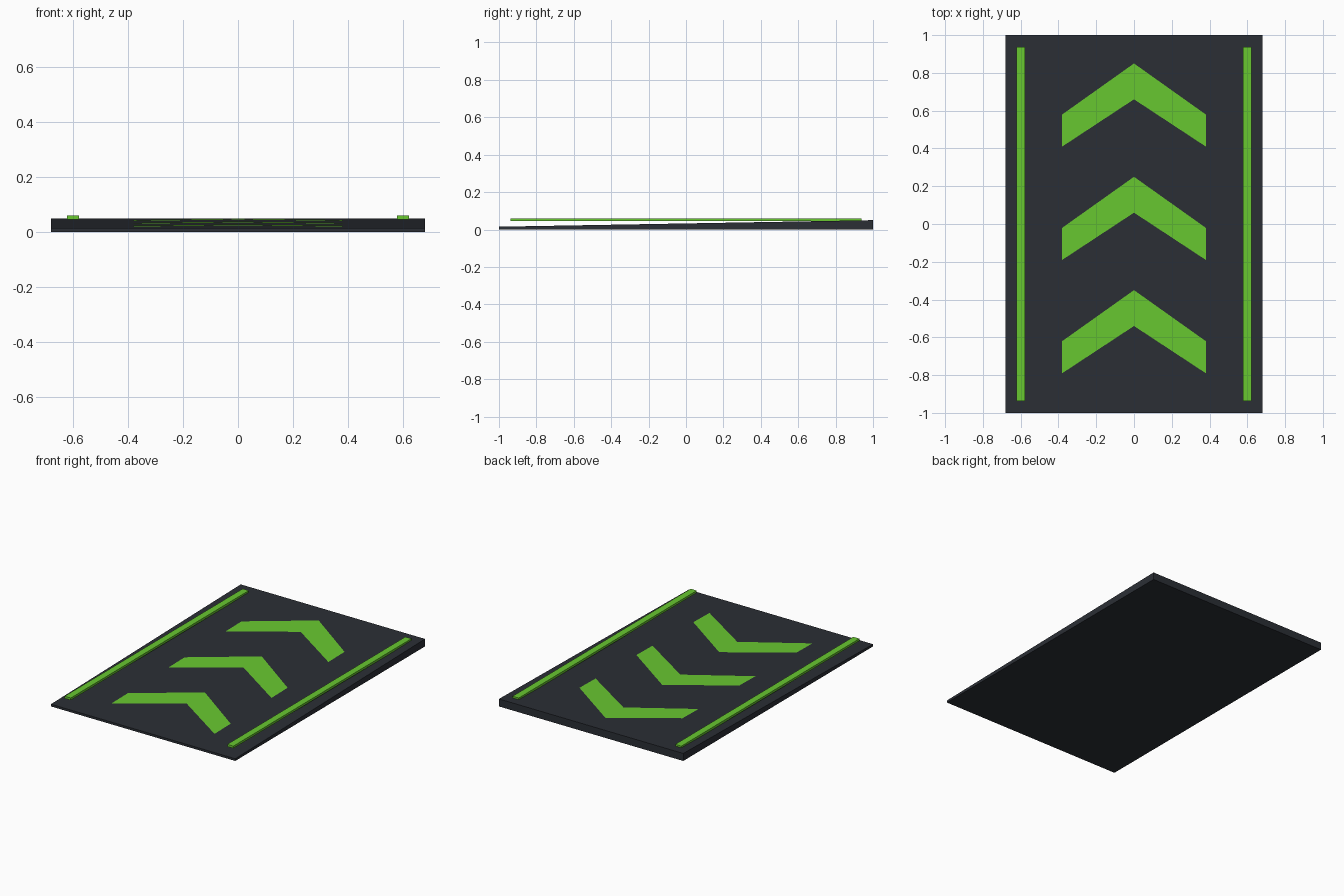
import bpy

if "Cube" in bpy.data.objects:
    bpy.data.objects.remove(bpy.data.objects["Cube"])

FRONT_Z, BACK_Z = 0.015, 0.05


def material(name, rgb):
    m = bpy.data.materials.new(name)
    m.diffuse_color = (*rgb, 1)
    m.use_nodes = True
    m.node_tree.nodes["Principled BSDF"].inputs["Base Color"].default_value = m.diffuse_color
    return m


def mesh_object(name, verts, faces, mat):
    me = bpy.data.meshes.new(name)
    me.from_pydata(verts, [], faces)
    me.materials.append(mat)
    ob = bpy.data.objects.new(name, me)
    bpy.context.collection.objects.link(ob)
    return ob


def ramp_z(y):
    return FRONT_Z + (BACK_Z - FRONT_Z) * (y + 1) / 2


dark = material("dark_panel", (0.024, 0.028, 0.036))
green = material("green_glow", (0.14, 0.58, 0.03))

# Wedge base: side profile swept across x
profile = [(-1, 0), (1, 0), (1, BACK_Z), (-1, FRONT_Z)]
w = 0.68
mesh_object("ramp_base",
            [(x, y, z) for x in (-w, w) for y, z in profile],
            [(3, 2, 1, 0), (4, 5, 6, 7)] +
            [(i, (i + 1) % 4, (i + 1) % 4 + 4, i + 4) for i in range(4)], dark)

# Level side rails
for side, x in (("left", -0.6), ("right", 0.6)):
    bpy.ops.mesh.primitive_cube_add(size=1, location=(x, 0, 0.0525))
    rail = bpy.context.object
    rail.name = side + "_rail"
    rail.scale = (0.045, 1.876, 0.015)
    rail.data.materials.append(green)

# Flat chevrons lying on the slope, two quads each
for i, y0 in enumerate((-0.35, 0.25, 0.85)):
    pts = [(0, 0), (-0.38, -0.27), (-0.38, -0.44), (0, -0.19), (0.38, -0.44), (0.38, -0.27)]
    mesh_object(f"chevron_{i + 1}",
                [(x, y0 + y, ramp_z(y0 + y) + 0.0015) for x, y in pts],
                [(0, 1, 2, 3), (0, 3, 4, 5)], green)
